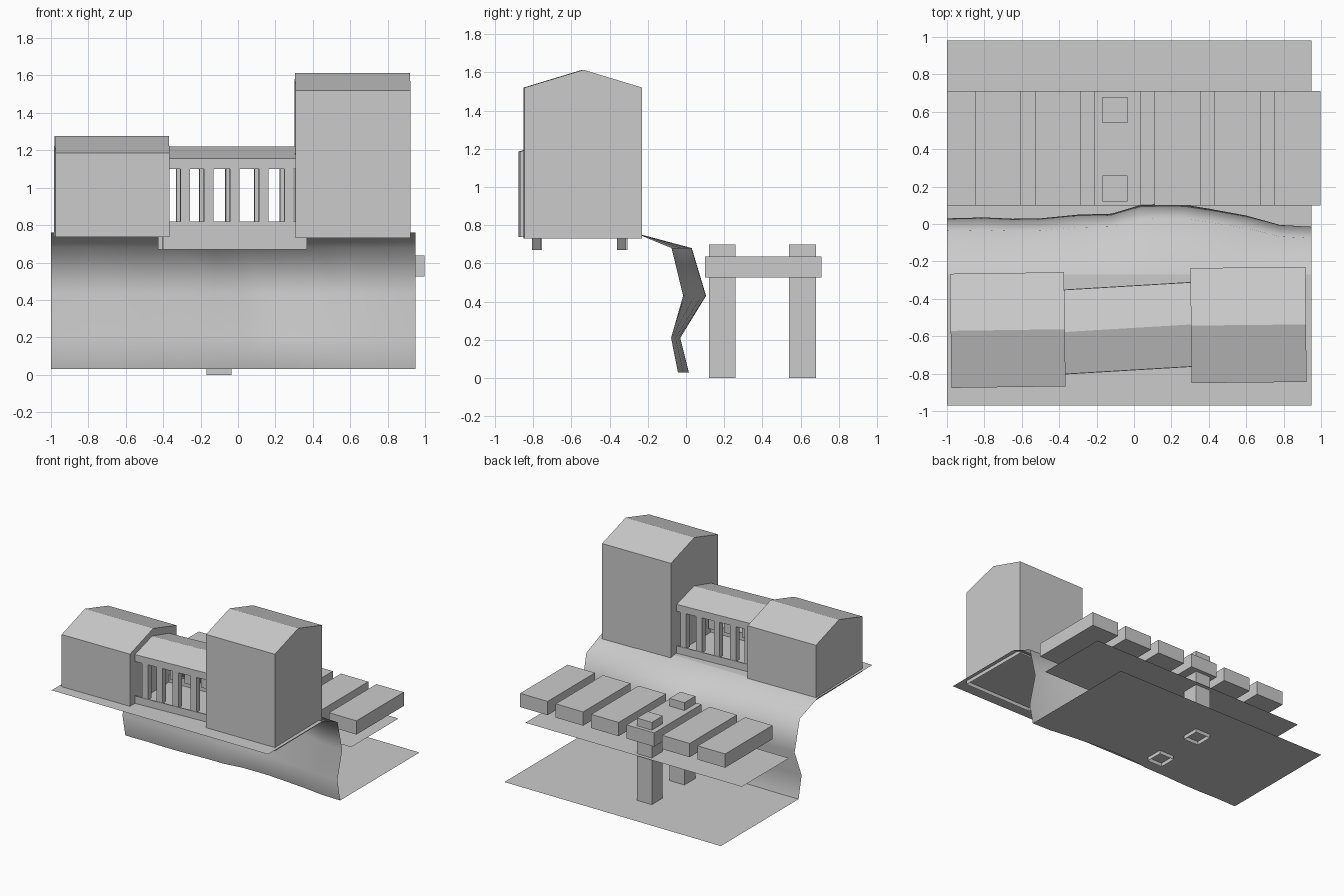
import bpy, math
from mathutils import Matrix

if "Cube" in bpy.data.objects:
    bpy.data.objects.remove(bpy.data.objects["Cube"])


def mesh_object(name, verts, faces, loc=(0, 0, 0), angle=0):
    me = bpy.data.meshes.new(name)
    me.from_pydata(verts, [], faces)
    me.update()
    ob = bpy.data.objects.new(name, me)
    bpy.context.collection.objects.link(ob)
    ob.location = loc
    ob.rotation_euler.z = math.radians(angle)
    return ob


def extrude_x(name, profile, x0, x1, loc=(0, 0, 0), angle=0, open_edge=None):
    """Closed (y, z) profile swept along x; one edge may be left open."""
    n = len(profile)
    verts = [(x, y, z) for x in (x0, x1) for y, z in profile]
    faces = [(i, i + n, (i + 1) % n + n, (i + 1) % n) for i in range(n) if i != open_edge]
    faces += [tuple(range(n)), tuple(range(2 * n - 1, n - 1, -1))]
    return mesh_object(name, verts, faces, loc, angle)


def gable(name, cx, cy, w, d, z0, eave, ridge, angle, open_base):
    h = d / 2
    prof = [(-h, z0), (h, z0), (h, eave), (0, ridge), (-h, eave)]
    return extrude_x(name, prof[::-1], -w / 2, w / 2, (cx, cy, 0), angle,
                     3 if open_base else None)


def box(name, x0, x1, y0, y1, z0, z1, open_base=False, loc=(0, 0, 0), angle=0):
    prof = [(y0, z1), (y1, z1), (y1, z0), (y0, z0)]
    return extrude_x(name, prof, x0, x1, loc, angle, 2 if open_base else None)


# terrain: plateau, wavy cliff and lower ground in one sheet
bulge = [(-1, .03), (-.8, .035), (-.65, .028), (-.5, .03), (-.3, .05), (-.12, .055),
         (.03, .1), (.15, .105), (.27, .103), (.4, .082), (.6, .045), (.78, -.005), (.95, -.015)]
verts, faces = [], []
for x, y in bulge:
    t = (y + .02) / .125
    verts += [(x, -.97, .76), (x, -.27, .76), (x, -.08 + .11 * t, .68), (x, y, .43),
              (x, -.08 + .05 * t, .21), (x, -.045 + .06 * t, .03), (x, .98, .03)]
R = 7
for i in range(len(bulge) - 1):
    for j in range(R - 1):
        a = i * R + j
        faces.append((a, a + R, a + R + 1, a + 1))
terrain = mesh_object("terrain", verts, faces)
for k, p in enumerate(terrain.data.polygons):
    p.use_smooth = 1 <= k % (R - 1) <= 4

# water sheet under the bridge deck
mesh_object("water", [(-1, .1, .41), (.95, .1, .41), (.95, .71, .41), (-1, .71, .41)],
            [(0, 1, 2, 3)])

# bridge deck slabs
for i in range(6):
    x = -.85 + i * .32
    box(f"deck_slab_{i + 1}", x, x + .247, .1, .71, .525, .637)

# mooring posts through the deck
for i, y in enumerate((.19, .61)):
    box(f"bridge_post_{i + 1}", -.168, -.034, y - .07, y + .07, 0, .70, True)

# two gabled buildings
gable("tower", .612, -.54, .615, .615, .73, 1.52, 1.613, .6, True)
gable("house", -.675, -.567, .61, .61, .737, 1.185, 1.277, .8, True)

# covered gallery between them, slightly turned
C, A = (-.03, -.557, 0), 3.4
gable("gallery_roof", C[0], C[1], .72, .45, 1.1, 1.157, 1.22, A, False)
for side, s in (("front", -1), ("back", 1)):
    y = s * .223
    box(f"gallery_wall_{side}", -.386, .386, y - .004, y + .004, .67, .82, False, C, A)
    for i, x in enumerate((-.265, -.14, 0, .155, .29)):
        box(f"gallery_column_{side}_{i + 1}", x - .025, x + .025,
            y - s * .05, y, .81, 1.11, False, C, A) if s < 0 else \
        box(f"gallery_column_{side}_{i + 1}", x - .025, x + .025,
            y - .05, y, .81, 1.11, False, C, A)

# consistent outward normals on the solids
import bmesh
for ob in bpy.data.objects:
    if ob.name not in ("terrain", "water"):
        bm = bmesh.new()
        bm.from_mesh(ob.data)
        bmesh.ops.recalc_face_normals(bm, faces=bm.faces)
        bm.to_mesh(ob.data)
        bm.free()
